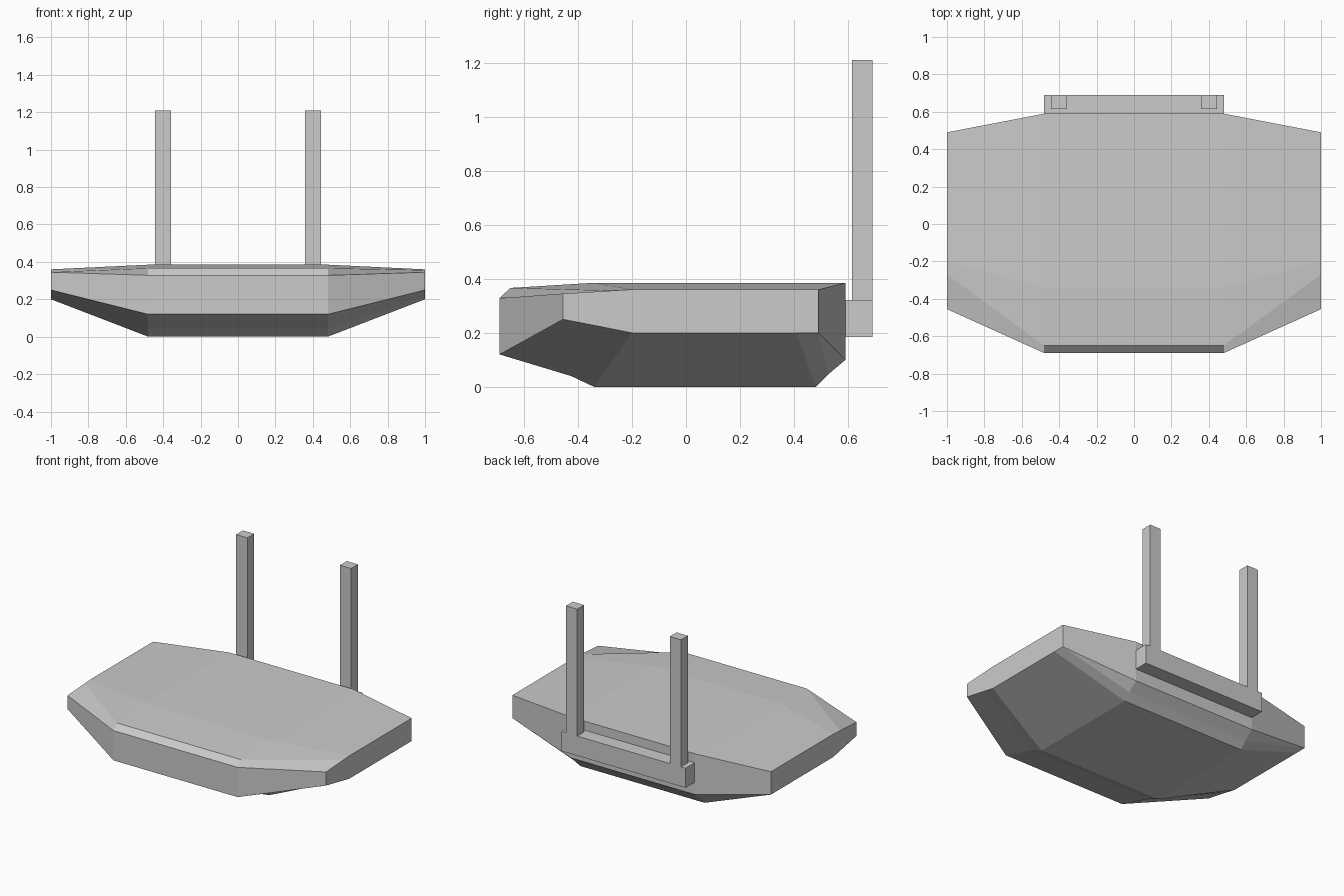
import bpy, bmesh

if "Cube" in bpy.data.objects:
    bpy.data.objects.remove(bpy.data.objects["Cube"])

# (y, z) cross-sections of the hull: middle block and outer tips, matching order
MID = [(-.69, .12), (-.69, .328), (-.65, .366), (-.34, .385), (.59, .385),
       (.59, .10), (.525, .045), (.48, 0), (-.34, 0), (-.425, .04)]
TIP = [(-.455, .25), (-.455, .345), (-.27, .356), (-.2, .36), (.49, .36),
       (.49, .20), (.49, .20), (.41, .20), (-.2, .20), (-.27, .214)]


def finish(bm, name):
    bmesh.ops.recalc_face_normals(bm, faces=bm.faces)
    mesh = bpy.data.meshes.new(name)
    bm.to_mesh(mesh)
    bm.free()
    obj = bpy.data.objects.new(name, mesh)
    bpy.context.collection.objects.link(obj)
    return obj


def box(name, x0, x1, y0, y1, z0, z1):
    bm = bmesh.new()
    bmesh.ops.create_cube(bm, size=1)
    for v in bm.verts:
        v.co = ((x0 + x1) / 2 + v.co.x * (x1 - x0),
                (y0 + y1) / 2 + v.co.y * (y1 - y0),
                (z0 + z1) / 2 + v.co.z * (z1 - z0))
    return finish(bm, name)


# Faceted hull, lofted through four sections
bm = bmesh.new()
rings = [[bm.verts.new((x, y, z)) for y, z in prof]
         for x, prof in ((-1, TIP), (-.48, MID), (.48, MID), (1, TIP))]
n = len(MID)
for a, b in zip(rings, rings[1:]):
    for i in range(n):
        j = (i + 1) % n
        bm.faces.new((a[i], a[j], b[j], b[i]))
bm.faces.new(rings[0])
bm.faces.new(rings[-1])
bmesh.ops.remove_doubles(bm, verts=bm.verts, dist=.0001)
finish(bm, "hull")

# Rear crossbar and the two upright posts
box("rear_crossbar", -.48, .48, .59, .69, .185, .322)
for side, s in (("left", -1), ("right", 1)):
    xs = sorted((s * .358, s * .445))
    box(side + "_post", *xs, .615, .69, .322, 1.21)
